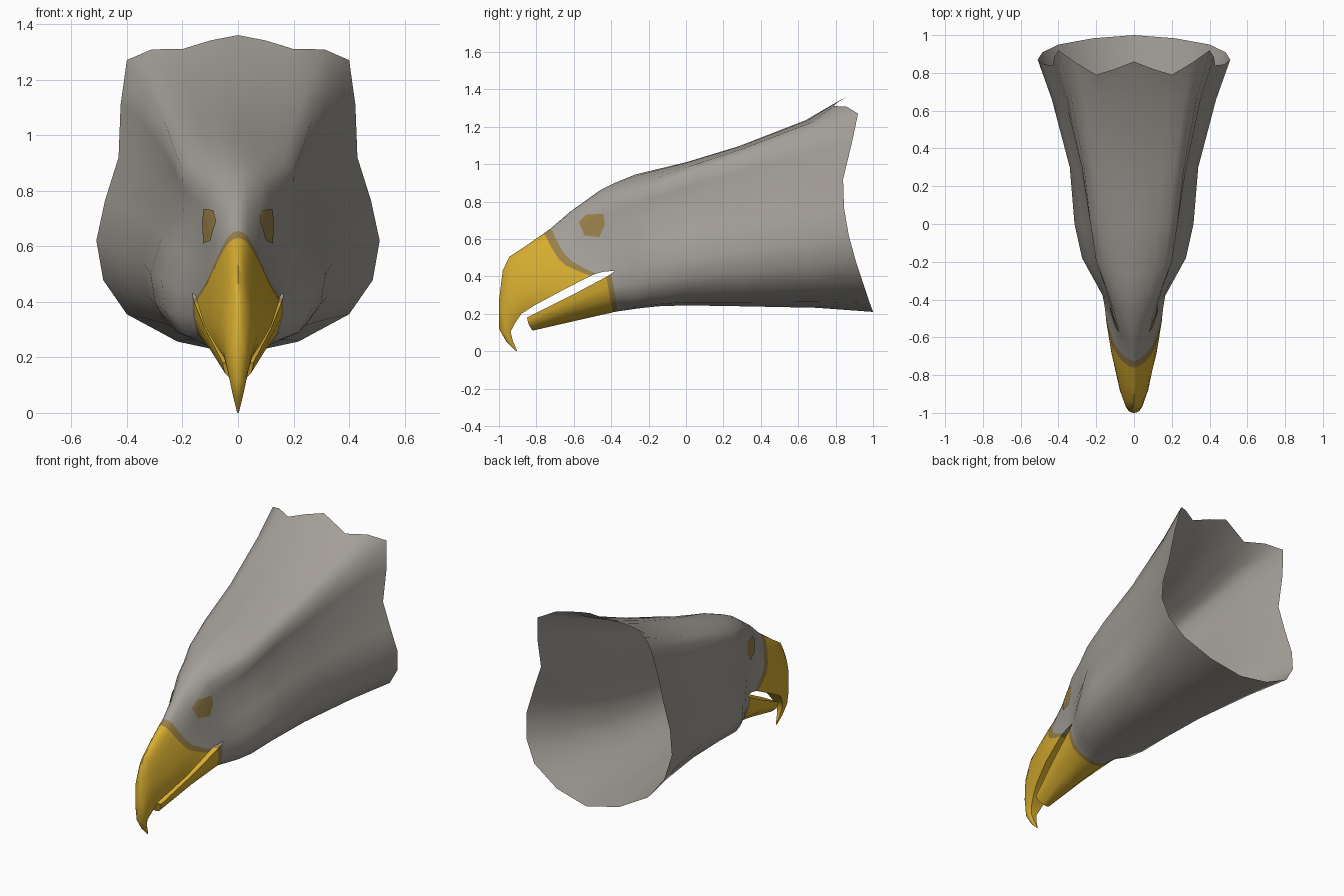
import bpy, bmesh, math
from mathutils import Vector
from mathutils.bvhtree import BVHTree

if "Cube" in bpy.data.objects:
    bpy.data.objects.remove(bpy.data.objects["Cube"])


def material(name, rgb):
    m = bpy.data.materials.new(name)
    m.diffuse_color = (*rgb, 1)
    m.use_nodes = True
    m.node_tree.nodes["Principled BSDF"].inputs["Base Color"].default_value = m.diffuse_color
    return m


GREY = material("feather grey", (0.37, 0.345, 0.315))
YELLOW = material("beak yellow", (0.68, 0.42, 0.03))
OLIVE = material("olive brown", (0.32, 0.22, 0.07))


def spline(pts, mirror_start, mirror_end):
    """Half section through control points, two samples per segment."""
    p = [Vector(q) for q in pts]
    flip = Vector((-1, 1, 1))
    first = p[1] * flip if mirror_start else p[0]
    last = p[-2] * flip if mirror_end else p[-1]
    e = [first] + p + [last]
    out = []
    for i in range(1, len(e) - 2):
        a, b, c, d = e[i - 1:i + 3]
        out += [b, (9 * (b + c) - a - d) / 16]
    return out + [p[-1]]


def neck_half(top, c, s, w, l, bottom, mid=None):
    t = Vector((0, *top))
    cv = Vector(c)
    mid = mid or (cv.x * 0.55, (t.y + cv.y) / 2, t.z - 0.25 * (t.z - cv.z))
    return spline([t, mid, c, s, w, l, (0, *bottom)], True, True)


def loft(bm, halves, mats, cap=False):
    """Mirror each half section into a closed loop and skin the loops."""
    loops = []
    for h in halves:
        full = list(h) + [Vector((-p.x, p.y, p.z)) for p in reversed(h) if p.x > 1e-6]
        loops.append([bm.verts.new(p) for p in full])
    for a, b, m in zip(loops, loops[1:], mats):
        for i in range(len(a)):
            j = (i + 1) % len(a)
            bm.faces.new((a[i], a[j], b[j], b[i])).material_index = m
    if cap:
        bm.faces.new(loops[-1]).material_index = mats[-1]


def finish(bm, name, mats, angle):
    me = bpy.data.meshes.new(name)
    bm.to_mesh(me)
    for m in mats:
        me.materials.append(m)
    ob = bpy.data.objects.new(name, me)
    bpy.context.collection.objects.link(ob)
    bpy.ops.object.select_all(action='DESELECT')
    ob.select_set(True)
    bpy.context.view_layer.objects.active = ob
    bpy.ops.object.shade_smooth_by_angle(angle=math.radians(angle))
    return ob


# Neck and skull: crown, brow corner, cheek hollow, widest, low, throat
neck = [
    neck_half((.86, 1.36), (.40, .92, 1.27), (.43, .84, .92), (.51, .87, .62),
              (.40, .95, .355), (1.0, .21), mid=(.2, .79, 1.31)),
    neck_half((.64, 1.235), (.335, .68, 1.19), (.365, .66, .9), (.435, .66, .58),
              (.33, .68, .34), (.7, .232)),
    neck_half((.28, 1.095), (.265, .3, 1.05), (.28, .3, .83), (.34, .3, .54),
              (.26, .3, .32), (.3, .24)),
    neck_half((0, 1.01), (.23, 0, .95), (.225, -.02, .77), (.315, 0, .50),
              (.24, 0, .31), (0, .245)),
    neck_half((-.27, .945), (.20, -.2, .87), (.195, -.2, .72), (.275, -.18, .48),
              (.22, -.18, .29), (-.15, .24)),
    neck_half((-.38, .90), (.15, -.33, .83), (.165, -.31, .68), (.22, -.28, .45),
              (.19, -.27, .28), (-.26, .228)),
    neck_half((-.46, .86), (.11, -.45, .80), (.13, -.42, .65), (.165, -.38, .43),
              (.15, -.36, .29), (-.35, .215)),
]

# Face and hooked upper beak: ridge, shoulder, side, flank, mouth edge
upper_rows = [
    ((0, -.62, .745), (.035, -.61, .735), (.075, -.58, .67), (.105, -.53, .56), (.155, -.44, .425)),
    ((0, -.725, .655), (.035, -.71, .635), (.075, -.675, .56), (.11, -.61, .48), (.15, -.48, .415)),
    ((0, -.76, .63), (.04, -.745, .605), (.08, -.705, .53), (.115, -.645, .46), (.148, -.51, .403)),
    ((0, -.86, .56), (.035, -.85, .53), (.07, -.82, .44), (.10, -.76, .36), (.12, -.68, .315)),
    ((0, -.945, .505), (.03, -.935, .46), (.055, -.92, .38), (.075, -.88, .29), (.08, -.81, .245)),
    ((0, -.98, .43), (.025, -.977, .38), (.045, -.965, .30), (.052, -.93, .22), (.05, -.88, .20)),
    ((0, -1, .27), (.02, -.995, .24), (.035, -.98, .2), (.04, -.95, .165), (.035, -.917, .145)),
    ((0, -1, .12), (.015, -.993, .115), (.026, -.975, .11), (.028, -.955, .108), (.02, -.938, .105)),
    ((0, -.96, .05), (.009, -.955, .05), (.015, -.945, .05), (.015, -.935, .052), (.01, -.926, .055)),
    ((0, -.91, 0), (.002, -.909, 0), (.003, -.907, .001), (.003, -.905, .002), (.002, -.903, .003)),
]
# Lower beak: mouth edge, side, keel
lower_rows = [
    ((.162, -.40, .413), (.145, -.375, .285), (0, -.365, .213)),
    ((.157, -.425, .398), (.135, -.405, .275), (0, -.39, .208)),
    ((.12, -.6, .305), (.098, -.60, .225), (0, -.58, .165)),
    ((.055, -.85, .18), (.045, -.84, .14), (0, -.82, .11)),
]

bm = bmesh.new()
loft(bm, neck, [0] * 6)
loft(bm, [neck[-1][:9]] + [spline(r, True, False) for r in upper_rows],
     [0, 0, 2] + [1] * 7, cap=True)
loft(bm, [neck[-1][8:]] + [spline(r, False, True) for r in lower_rows],
     [0, 2, 1, 1], cap=True)
bmesh.ops.remove_doubles(bm, verts=bm.verts, dist=1e-5)
bmesh.ops.recalc_face_normals(bm, faces=bm.faces)
tree = BVHTree.FromBMesh(bm)
finish(bm, "bird_head", [GREY, YELLOW, OLIVE], 50)

# Eyes: thin patches laid on the sides of the head
outline = [(-.57, .69), (-.53, .73), (-.44, .735), (-.43, .68), (-.46, .61), (-.54, .62)]
cy, cz = -.50, .675
edge = []
for (y0, z0), (y1, z1) in zip(outline, outline[1:] + outline[:1]):
    edge += [(y0 + (y1 - y0) * k / 3, z0 + (z1 - z0) * k / 3) for k in range(3)]
for side, name in ((1, "right_eye"), (-1, "left_eye")):
    eye = bmesh.new()
    rings = []
    for r in (.02, .25, .5, .75, 1):
        ring = []
        for y, z in edge:
            origin = Vector((side, cy + (y - cy) * r, cz + (z - cz) * r))
            hit, n, _, _ = tree.ray_cast(origin, Vector((-side, 0, 0)))
            ring.append(eye.verts.new(hit + Vector((side * .004, -.003, 0))))
        rings.append(ring)
    eye.faces.new(rings[0])
    for a, b in zip(rings, rings[1:]):
        for i in range(len(a)):
            j = (i + 1) % len(a)
            eye.faces.new((a[i], a[j], b[j], b[i]))
    bmesh.ops.recalc_face_normals(eye, faces=eye.faces)
    eye.normal_update()
    if sum(f.normal.x for f in eye.faces) * side < 0:
        bmesh.ops.reverse_faces(eye, faces=eye.faces)
    finish(eye, name, [OLIVE], 60)
